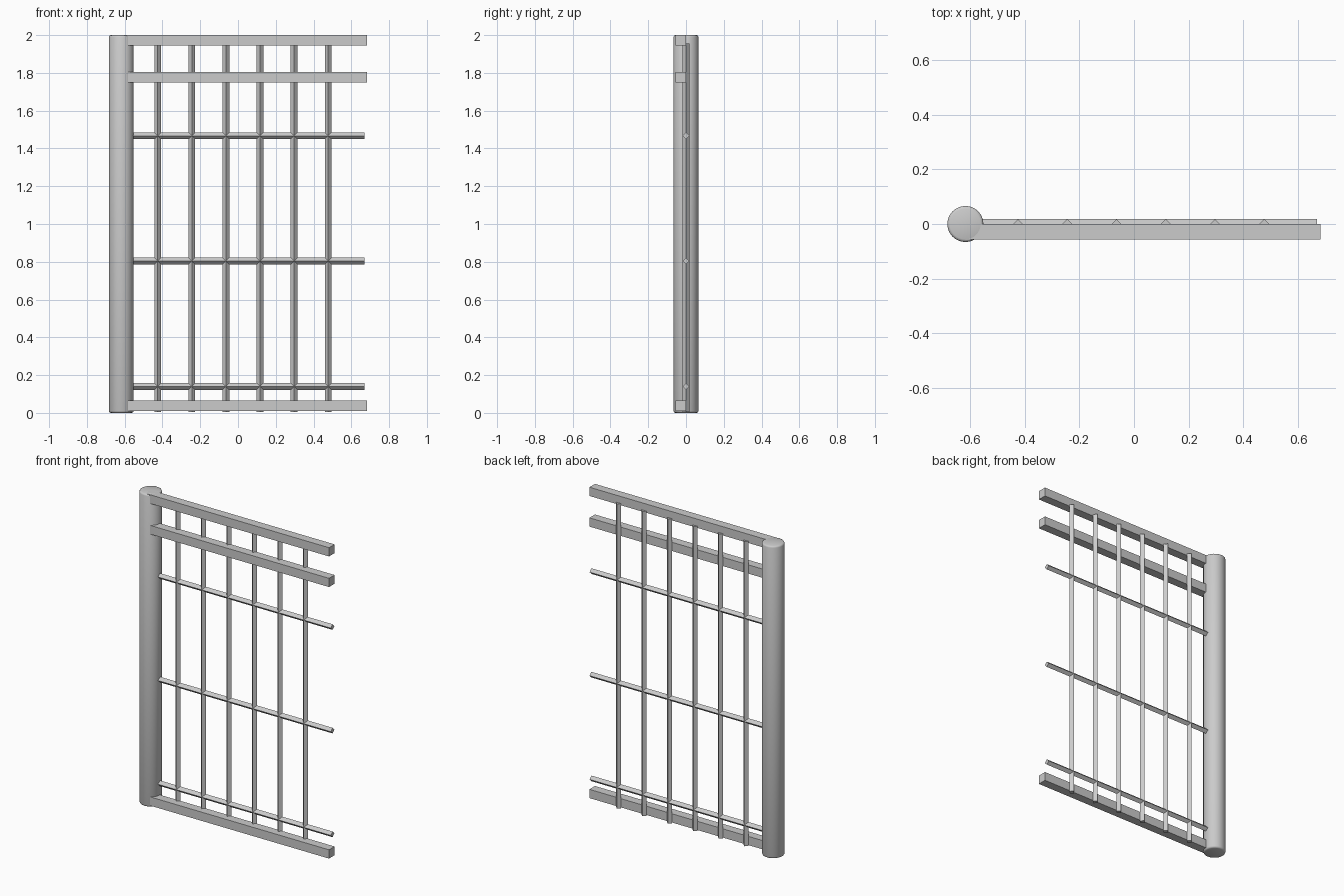
import bpy
from math import pi

if "Cube" in bpy.data.objects:
    bpy.data.objects.remove(bpy.data.objects["Cube"])

POST_X, POST_R = -0.618, 0.066


def rail(name, z):
    x0, x1, h = POST_X, 0.684, 0.056
    bpy.ops.mesh.primitive_cube_add(size=1, location=((x0 + x1) / 2, -0.028, z))
    ob = bpy.context.object
    ob.name = name
    ob.scale = (x1 - x0, 0.056, h)
    bpy.ops.object.transform_apply(location=False, rotation=False, scale=True)


def rod(name, loc, length, horizontal=False):
    # four-sided rod, turned so its corners face front and back
    bpy.ops.mesh.primitive_cylinder_add(
        vertices=4, radius=0.018, depth=length, location=loc,
        rotation=(0, pi / 2 if horizontal else 0, 0))
    bpy.context.object.name = name


# round hinge post with softened ends
bpy.ops.mesh.primitive_cylinder_add(vertices=32, radius=POST_R, depth=2,
                                    location=(POST_X, 0, 1))
post = bpy.context.object
post.name = "hinge_post"
bevel = post.modifiers.new("soft_ends", 'BEVEL')
bevel.width = 0.01
bevel.segments = 2
bevel.limit_method = 'ANGLE'
bpy.ops.object.shade_smooth()

# square front rails
rail("top_rail", 1.972)
rail("upper_rail", 1.776)
rail("bottom_rail", 0.038)

# thin crossbars running out of the post
for i, z in enumerate((0.14, 0.804, 1.467)):
    x0, x1 = -0.6, 0.67
    rod(f"crossbar_{i + 1}", ((x0 + x1) / 2, 0, z), x1 - x0, True)

# upright bars
for i in range(6):
    rod(f"upright_bar_{i + 1}", (-0.425 + 0.1805 * i, 0, 0.98), 1.95)
